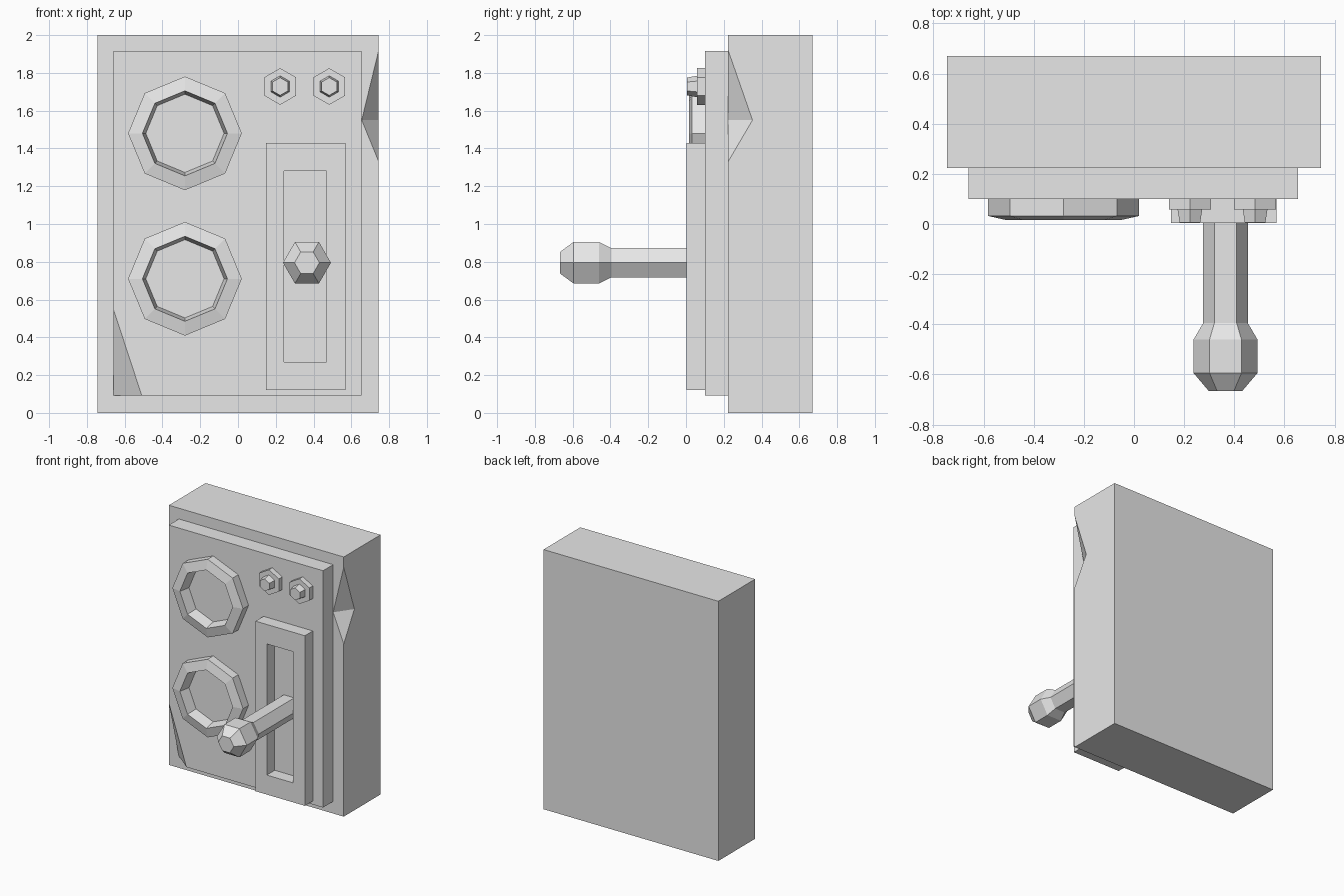
import bpy
import bmesh
from math import cos, sin, pi

if "Cube" in bpy.data.objects:
    bpy.data.objects.remove(bpy.data.objects["Cube"], do_unlink=True)

# One plain grey for everything
grey = bpy.data.materials.new("plain grey")
grey.use_nodes = True
grey.diffuse_color = (0.8, 0.8, 0.8, 1)
grey.node_tree.nodes["Principled BSDF"].inputs["Base Color"].default_value = (0.8, 0.8, 0.8, 1)


def finish(name, bm):
    bmesh.ops.recalc_face_normals(bm, faces=bm.faces)
    mesh = bpy.data.meshes.new(name)
    bm.to_mesh(mesh)
    bm.free()
    mesh.materials.append(grey)
    obj = bpy.data.objects.new(name, mesh)
    bpy.context.collection.objects.link(obj)
    return obj


def hull(name, points):
    bm = bmesh.new()
    for p in points:
        bm.verts.new(p)
    bmesh.ops.convex_hull(bm, input=bm.verts)
    bmesh.ops.dissolve_limit(bm, angle_limit=0.01, verts=bm.verts, edges=bm.edges)
    return finish(name, bm)


def box(name, xs, ys, zs):
    return hull(name, [(x, y, z) for x in xs for y in ys for z in zs])


def turned(name, cx, cz, profile, sides, phase=0.0, ring=False):
    """Spin (radius, y) points about an axis along y; a ring joins last to first."""
    bm = bmesh.new()
    loops = []
    for r, y in profile:
        angles = [phase + 2 * pi * i / sides for i in range(sides)]
        loops.append([bm.verts.new((cx + r * cos(a), y, cz + r * sin(a))) for a in angles])
    pairs = list(zip(loops, loops[1:]))
    if ring:
        pairs.append((loops[-1], loops[0]))
    else:
        bm.faces.new(loops[0])
        bm.faces.new(loops[-1])
    for a, b in pairs:
        for i in range(sides):
            j = (i + 1) % sides
            bm.faces.new((a[i], a[j], b[j], b[i]))
    return finish(name, bm)


def cut(target, cutter):
    cutter.hide_render = True
    mod = target.modifiers.new("cut", "BOOLEAN")
    mod.operation = "DIFFERENCE"
    mod.solver = "EXACT"
    mod.object = cutter
    bpy.context.view_layer.objects.active = target
    bpy.ops.object.modifier_apply(modifier=mod.name)
    bpy.data.objects.remove(cutter, do_unlink=True)


# Main housing with a chipped front edge
housing = box("housing", (-0.745, 0.745), (0.223, 0.67), (0, 2))
cut(housing, hull("edge_chip", [
    (0.745, 0.223, 1.92), (0.745, 0.223, 1.33), (0.655, 0.223, 1.55),
    (0.745, 0.352, 1.55), (0.76, 0.208, 1.55)]))

# Raised front panel with a broken lower corner
panel = box("front_panel", (-0.66, 0.655), (0.1, 0.223), (0.093, 1.917))
cut(panel, hull("corner_chip", [
    (-0.66, 0.1, 0.55), (-0.51, 0.1, 0.093), (-0.66, 0.222, 0.093),
    (-0.68, 0.08, 0.07)]))

# Lever plate with a through slot
plate = box("lever_plate", (0.147, 0.568), (0.003, 0.1), (0.12, 1.43))
cut(plate, box("slot_cutter", (0.243, 0.468), (-0.1, 0.2), (0.27, 1.28)))

# Lever with a faceted grip
turned("lever", 0.365, 0.795, [
    (0.089, 0.11), (0.089, -0.395), (0.127, -0.46), (0.127, -0.595), (0.066, -0.667)], 6)

# Two octagonal dial rims
for label, z in (("upper", 1.48), ("lower", 0.71)):
    turned(label + "_dial_rim", -0.281, z, [
        (0.301, 0.11), (0.301, 0.032), (0.225, 0.015), (0.205, 0.11)], 8, ring=True)

# Two hexagonal knobs on hexagonal bases
for label, x in (("right", 0.223), ("left", 0.483)):
    turned(label + "_knob_base", x, 1.728, [(0.097, 0.11), (0.097, 0.058)], 6, pi / 6)
    turned(label + "_knob", x, 1.728, [(0.058, 0.065), (0.047, 0.005)], 6, pi / 6)
